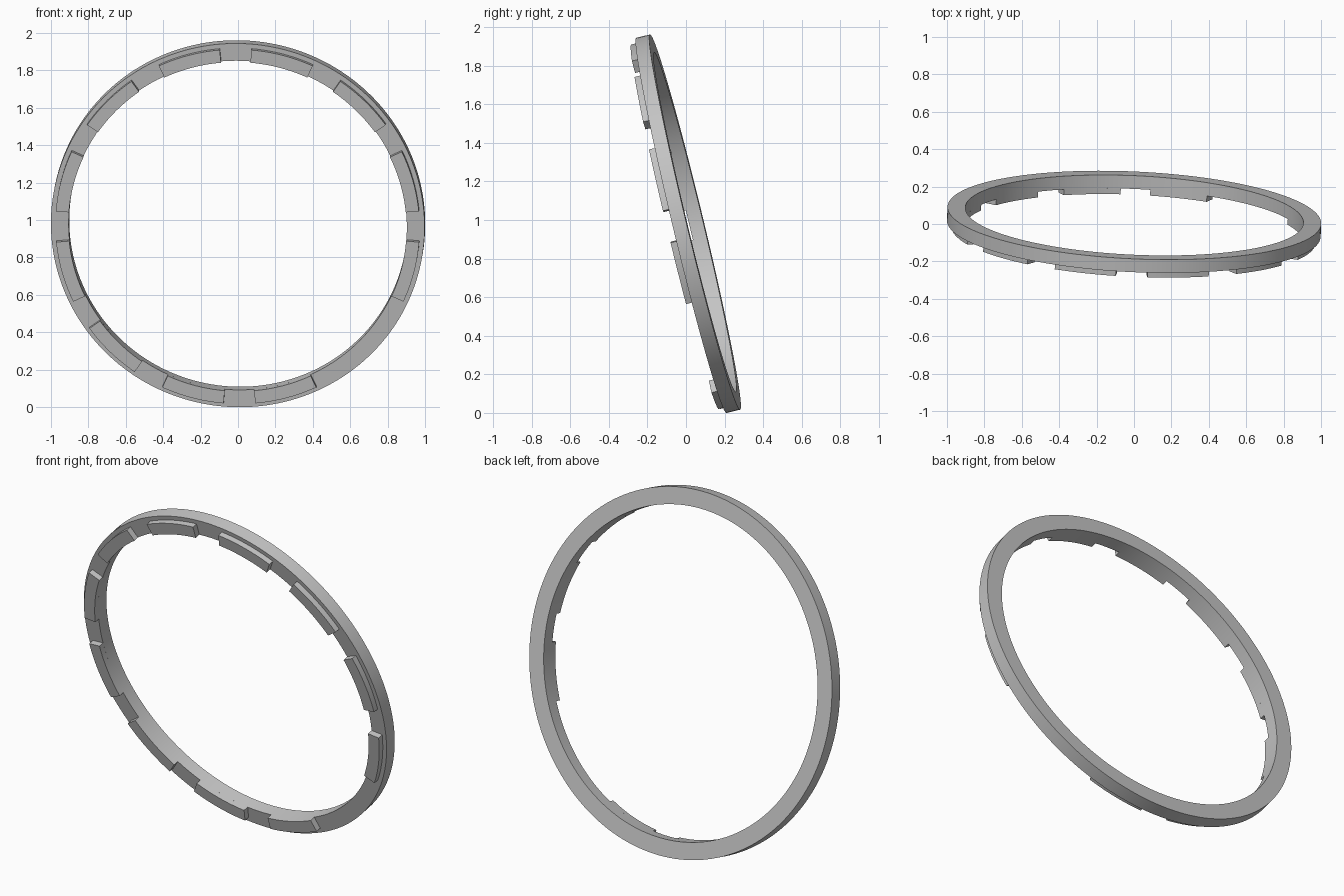
import bpy, bmesh
from math import sin, cos, radians
from mathutils import Matrix, Euler

cube = bpy.data.objects.get("Cube")
if cube:
    bpy.data.objects.remove(cube, do_unlink=True)

grey = bpy.data.materials.new("plain grey")
grey.use_nodes = True
colour = (0.55, 0.55, 0.55, 1)
grey.diffuse_color = colour
grey.node_tree.nodes["Principled BSDF"].inputs["Base Color"].default_value = colour

INNER, OUTER = 0.905, 1.0
THICK = 0.073
BLOCK_OUTER, BLOCK_DEPTH = 0.975, 0.032
# Leaning pose: back face centre, tilt back and slight turn
POSE = Matrix.Translation((0.002, 0.047, 0.989)) @ Euler(
    (radians(13.5), 0, radians(-2.65))).to_matrix().to_4x4()


def arc_solid(name, r0, r1, y0, y1, start, end, steps):
    """Sweep a rectangular section around the ring axis; angles run from the top."""
    bm = bmesh.new()
    closed = end - start >= 360
    rows = []
    for i in range(steps if closed else steps + 1):
        a = radians(start + (end - start) * i / steps)
        rows.append([bm.verts.new((r * sin(a), y, r * cos(a)))
                     for r, y in ((r0, y0), (r1, y0), (r1, y1), (r0, y1))])
    pairs = list(zip(rows, rows[1:]))
    if closed:
        pairs.append((rows[-1], rows[0]))
    for p, q in pairs:
        for k in range(4):
            n = (k + 1) % 4
            bm.faces.new((p[k], p[n], q[n], q[k]))
    if not closed:
        bm.faces.new(rows[0])
        bm.faces.new(rows[-1])
    bmesh.ops.recalc_face_normals(bm, faces=bm.faces)
    bm.transform(POSE)
    mesh = bpy.data.meshes.new(name)
    bm.to_mesh(mesh)
    bm.free()
    mesh.materials.append(grey)
    obj = bpy.data.objects.new(name, mesh)
    bpy.context.collection.objects.link(obj)
    bpy.ops.object.select_all(action='DESELECT')
    obj.select_set(True)
    bpy.context.view_layer.objects.active = obj
    bpy.ops.object.shade_smooth_by_angle(angle=radians(30))
    return obj


# Main band
arc_solid("ring", INNER, OUTER, -THICK, 0, 0, 360, 180)

# Raised blocks on the front, one place left empty at the lower left
for i in range(12):
    middle = 15 + 30 * i
    if middle != 135:
        arc_solid(f"block_{i + 1}", INNER, BLOCK_OUTER, -THICK - BLOCK_DEPTH, -THICK,
                  middle - 10, middle + 10, 10)
